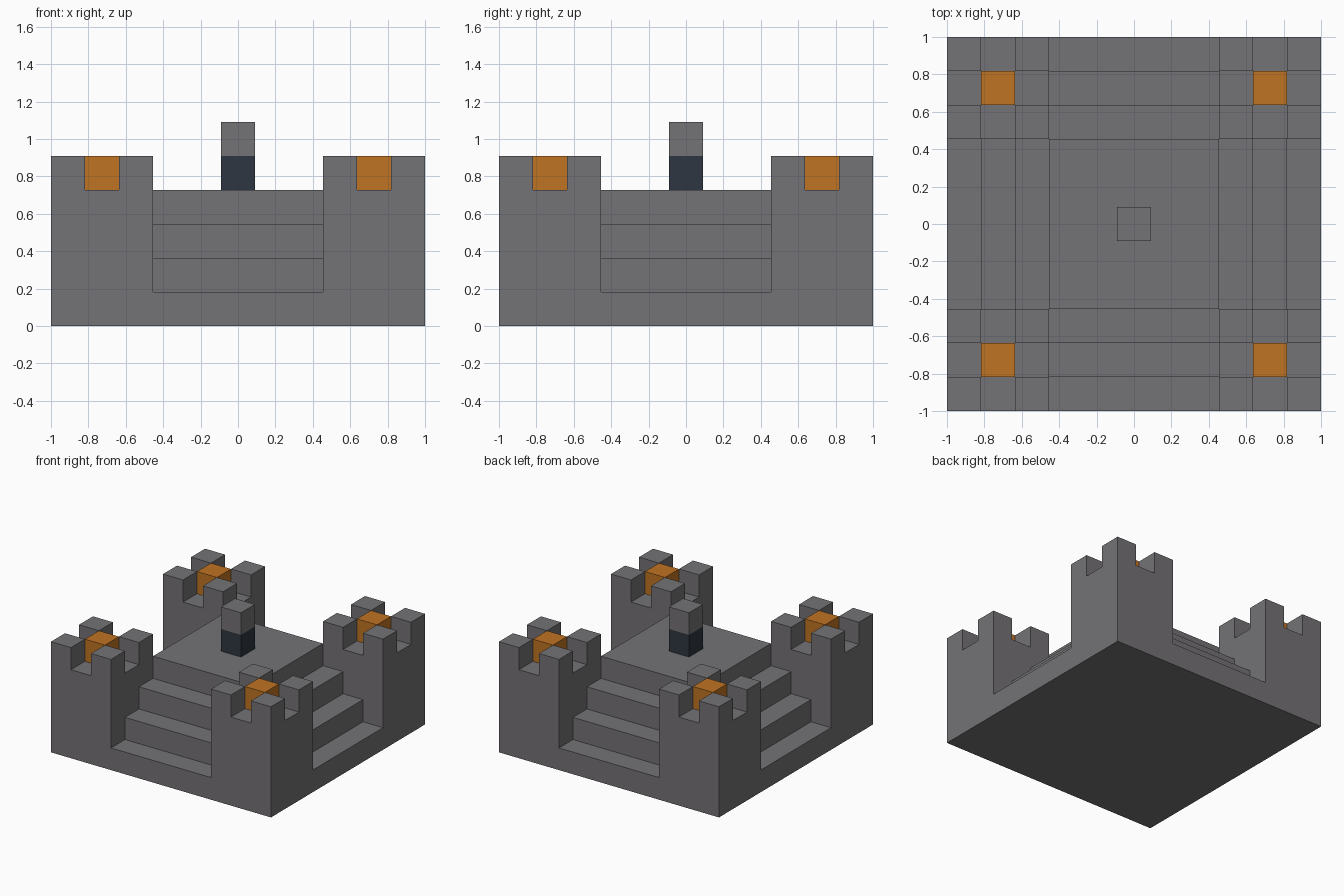
import bpy
import bmesh
from mathutils import Vector

cube = bpy.data.objects.get("Cube")
if cube:
    bpy.data.objects.remove(cube, do_unlink=True)

U = 2 / 11  # one building block
REACH = 5   # blocks from the centre to the edge


def make_material(name, rgb):
    mat = bpy.data.materials.new(name)
    mat.use_nodes = True
    color = (*rgb, 1)
    mat.diffuse_color = color
    mat.node_tree.nodes["Principled BSDF"].inputs["Base Color"].default_value = color
    return mat


stone = make_material("grey_stone", (0.174, 0.168, 0.176))
flame = make_material("orange_fire", (0.527, 0.174, 0.016))
slate = make_material("dark_slate", (0.026, 0.037, 0.052))


def add_object(name, bm, mat):
    mesh = bpy.data.meshes.new(name)
    bm.to_mesh(mesh)
    bm.free()
    mesh.materials.append(mat)
    obj = bpy.data.objects.new(name, mesh)
    bpy.context.collection.objects.link(obj)
    return obj


def block(name, i, j, level, mat):
    bm = bmesh.new()
    bmesh.ops.create_cube(bm, size=U)
    bmesh.ops.translate(bm, verts=bm.verts, vec=Vector((i, j, level + 0.5)) * U)
    return add_object(name, bm, mat)


def height(i, j):
    """Height in blocks: corner towers with merlons, steps on all four sides."""
    a, b = abs(i), abs(j)
    if max(a, b) > REACH:
        return 0
    if min(a, b) > 2:
        return 4 if 4 in (a, b) else 5
    return min(4, 6 - max(a, b))


# Fort body: only the outer block faces, merged into large flat faces
bm = bmesh.new()


def quad(centre, u, v):
    c, u, v = Vector(centre), Vector(u) / 2, Vector(v) / 2
    corners = (c - u - v, c + u - v, c + u + v, c - u + v)
    bm.faces.new([bm.verts.new(p * U) for p in corners])


X, Y, Z = (1, 0, 0), (0, 1, 0), (0, 0, 1)
span = range(-REACH, REACH + 1)
for i in span:
    for j in span:
        h = height(i, j)
        quad((i, j, h), X, Y)
        quad((i, j, 0), Y, X)
        for di, dj in ((1, 0), (-1, 0), (0, 1), (0, -1)):
            for level in range(height(i + di, j + dj), h):
                quad((i + di / 2, j + dj / 2, level + 0.5), (-dj, di, 0), Z)

bmesh.ops.remove_doubles(bm, verts=bm.verts, dist=U / 100)
bmesh.ops.dissolve_limit(bm, angle_limit=0.01, verts=bm.verts, edges=bm.edges)
add_object("fort_body", bm, stone)

# Fire block in the middle of each tower top
for side, sx in (("left", 1), ("right", -1)):
    for end, sy in (("front", -1), ("back", 1)):
        block(f"{end}_{side}_tower_fire", 4 * sx, 4 * sy, 4, flame)

# Central post on the platform
block("post_base", 0, 0, 4, slate)
block("post_cap", 0, 0, 5, stone)
